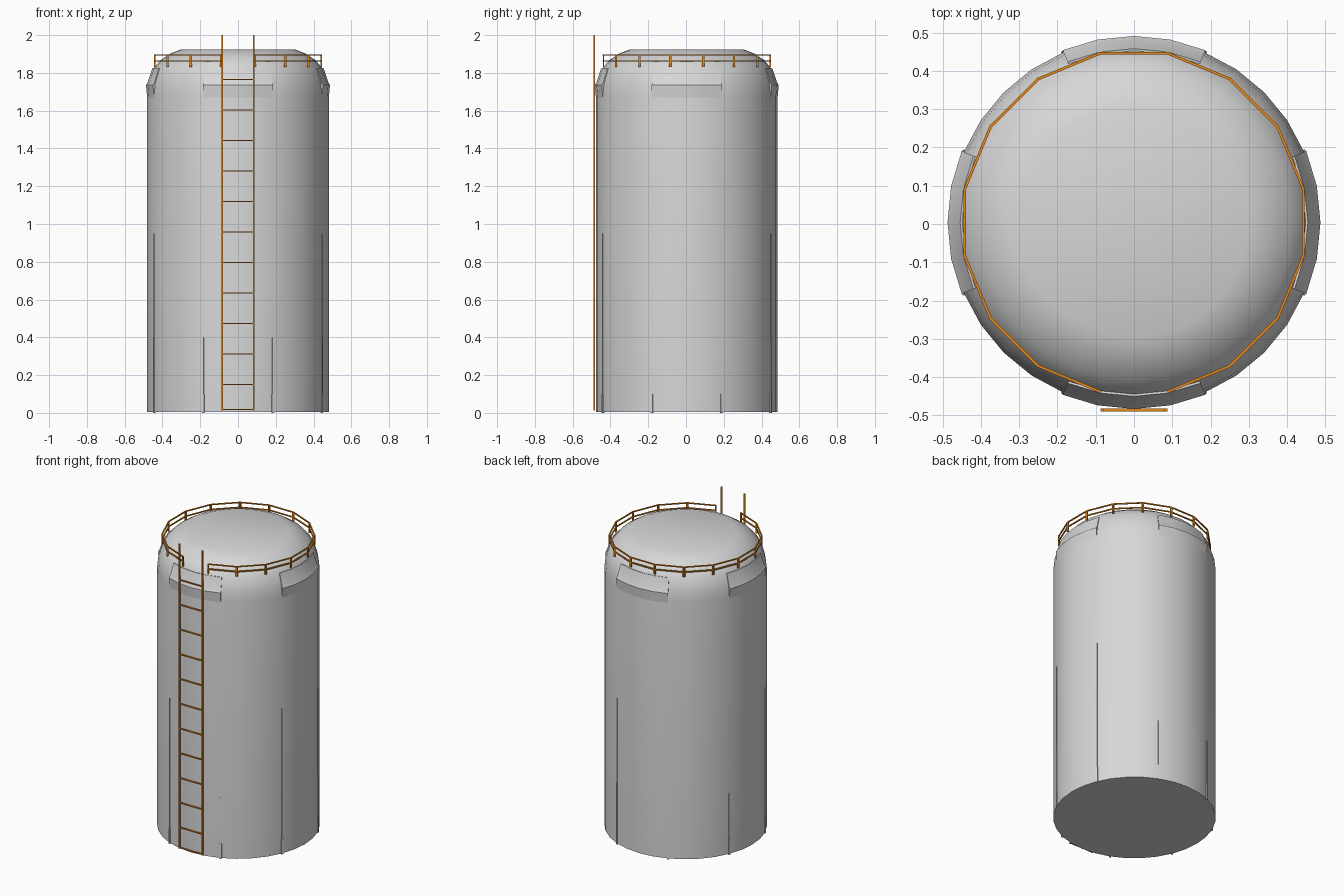
import bpy, bmesh, math
from mathutils import Vector, Matrix

if "Cube" in bpy.data.objects:
    bpy.data.objects.remove(bpy.data.objects["Cube"])

CY = 0.004  # tank axis sits slightly behind the origin to balance the ladder


def material(name, rgb):
    m = bpy.data.materials.new(name)
    m.diffuse_color = (*rgb, 1)
    m.use_nodes = True
    m.node_tree.nodes["Principled BSDF"].inputs["Base Color"].default_value = m.diffuse_color
    return m


GREY = material("light_grey", (0.68, 0.68, 0.68))
ORANGE = material("safety_orange", (0.80, 0.25, 0.01))


def finish(bm, name, mat, smooth=False):
    bmesh.ops.recalc_face_normals(bm, faces=bm.faces)
    me = bpy.data.meshes.new(name)
    bm.to_mesh(me)
    bm.free()
    ob = bpy.data.objects.new(name, me)
    bpy.context.collection.objects.link(ob)
    me.materials.append(mat)
    if smooth:
        bpy.ops.object.select_all(action='DESELECT')
        ob.select_set(True)
        bpy.context.view_layer.objects.active = ob
        bpy.ops.object.shade_smooth_by_angle(angle=math.radians(32))
    return ob


def polar(r, a, z):
    return Vector((r * math.cos(a), CY + r * math.sin(a), z))


def bar(bm, a, b, t=0.008):
    """Square bar between two points."""
    a, b = Vector(a), Vector(b)
    d = b - a
    q = d.to_track_quat('Z', 'Y').to_matrix().to_4x4()
    mat = Matrix.Translation((a + b) / 2) @ q @ Matrix.Diagonal((t, t, d.length, 1))
    bmesh.ops.create_cube(bm, size=1, matrix=mat)


# Tank body: lathe profile with sloping shoulder and flat lid
profile = [(0.481, 0.004), (0.481, 1.68), (0.474, 1.745), (0.45, 1.82),
           (0.41, 1.868), (0.36, 1.901), (0.30, 1.925)]
bm = bmesh.new()
N = 32
rings = [[bm.verts.new(polar(r, 2 * math.pi * i / N, z)) for i in range(N)]
         for r, z in profile]
for lo, hi in zip(rings, rings[1:]):
    for i in range(N):
        j = (i + 1) % N
        bm.faces.new((lo[i], lo[j], hi[j], hi[i]))
bm.faces.new(rings[0])
bm.faces.new(rings[-1])
finish(bm, "tank_body", GREY, True)

# Raised shoulder panels on the four sides
sect = [(0.480, 1.66), (0.487, 1.735), (0.478, 1.75), (0.454, 1.823), (0.44, 1.82), (0.46, 1.70)]
bm = bmesh.new()
for k in range(4):
    loops = [[bm.verts.new(polar(r, math.radians(90 * k - 22.5 + 11.25 * s), z))
              for r, z in sect] for s in range(5)]
    for p, q in zip(loops, loops[1:]):
        for i in range(len(sect)):
            j = (i + 1) % len(sect)
            bm.faces.new((p[i], p[j], q[j], q[i]))
    bm.faces.new(loops[0])
    bm.faces.new(loops[-1])
finish(bm, "shoulder_panels", GREY, True)

# Tapering vertical ribs with a wider foot
bm = bmesh.new()
for k in range(8):
    a = math.radians(22.5 + 45 * k)
    for top, w, r in ((0.95, 0.005, 0.483), (0.40, 0.008, 0.484), (0.10, 0.012, 0.4855)):
        m = Matrix.Translation(polar(r - 0.005, a, top / 2)) @ Matrix.Rotation(a, 4, 'Z') \
            @ Matrix.Diagonal((0.01, w, top, 1))
        bmesh.ops.create_cube(bm, size=1, matrix=m)
finish(bm, "wall_ribs", GREY)

# Guard rail: 16 straight sections, front one left open for the ladder
bm = bmesh.new()
for k in range(16):
    if k == 12:
        continue
    a = math.radians(22.5 * k)
    mid = polar(0.442, a, 0)
    side = Vector((-math.sin(a), math.cos(a), 0)) * 0.085
    for z in (1.895, 1.863):
        up = Vector((0, 0, z))
        bar(bm, mid - side * 1.04 + up, mid + side * 1.04 + up, 0.007)
    for s in (-1, 1):
        p = mid + side * s
        bar(bm, p + Vector((0, 0, 1.832)), p + Vector((0, 0, 1.897)), 0.007)
finish(bm, "guard_rail", ORANGE)

# Ladder: two stiles and evenly spaced rungs
bm = bmesh.new()
LY = -0.486
for x in (-0.083, 0.083):
    bar(bm, (x, LY, 0.012), (x, LY, 2.0))
for z in [0.018] + [0.15 + 0.1615 * i for i in range(11)]:
    bar(bm, (-0.083, LY, z), (0.083, LY, z), 0.007)
finish(bm, "ladder", ORANGE)
